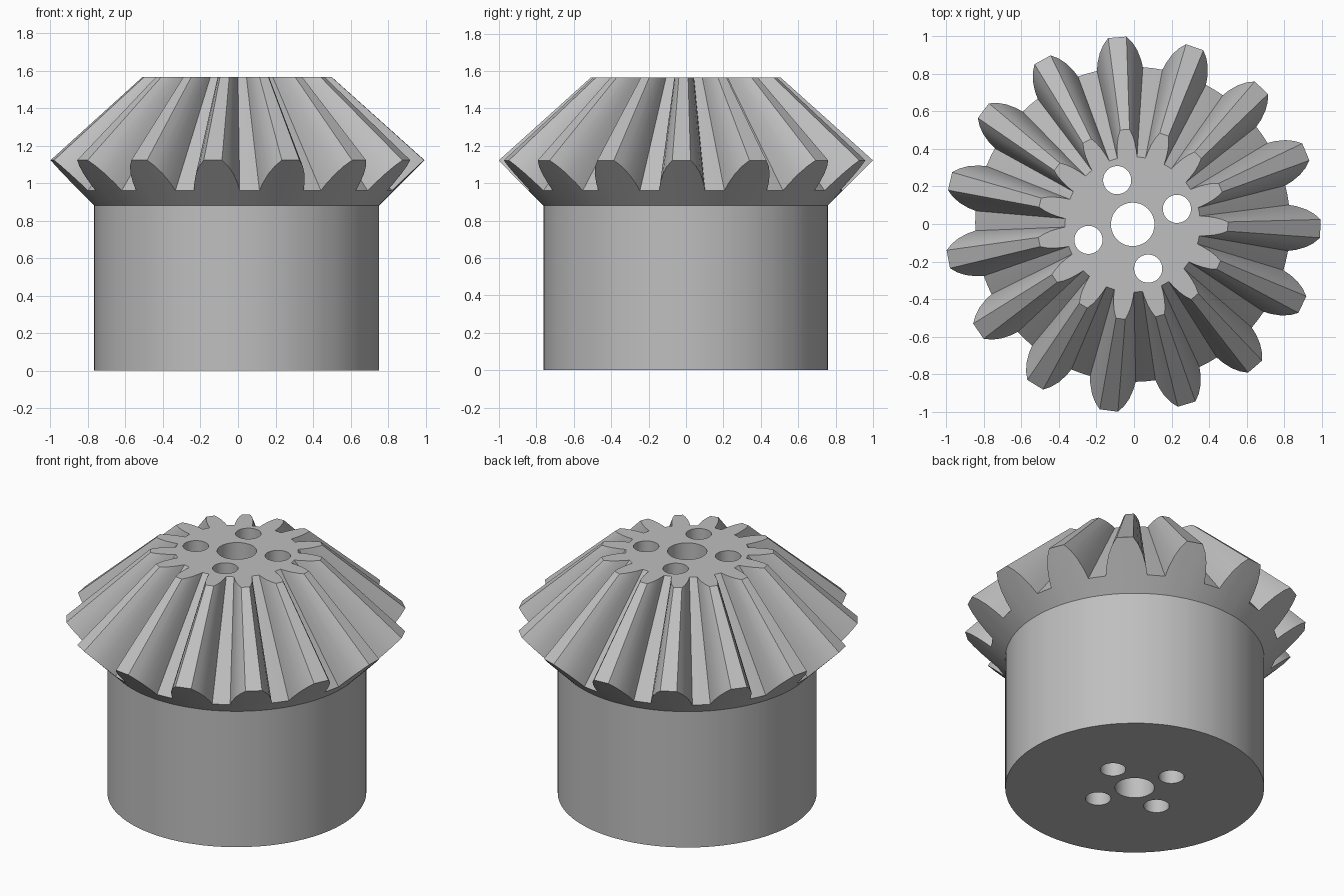
import bpy, bmesh
from math import radians, cos, sin, pi

cube = bpy.data.objects.get("Cube")
if cube:
    bpy.data.objects.remove(cube, do_unlink=True)

CX, CY = -0.007, -0.002          # shaft axis
TEETH, PHASE = 15, radians(-1.3)
HUB_R, HUB_TOP = 0.76, 0.88
TOP, APEX = 1.565, 2.02          # flat top, and the point all teeth converge on
FLANK = [(8.4, 0.84), (7.6, 0.88), (6.2, 0.93), (4.6, 0.97), (2.8, 1.002)]

steel = bpy.data.materials.new("plain_grey")
steel.use_nodes = True
grey = (0.52, 0.52, 0.52, 1)
steel.diffuse_color = grey
steel.node_tree.nodes["Principled BSDF"].inputs["Base Color"].default_value = grey


def add_object(name, bm):
    bmesh.ops.recalc_face_normals(bm, faces=bm.faces)
    mesh = bpy.data.meshes.new(name)
    bm.to_mesh(mesh)
    bm.free()
    mesh.materials.append(steel)
    obj = bpy.data.objects.new(name, mesh)
    bpy.context.collection.objects.link(obj)
    return obj


# Tooth outline on the 45 degree back cone: angle and radius of each column
outline = []
for i in range(TEETH):
    mid = PHASE + i * 2 * pi / TEETH
    outline += [(mid - radians(a), r) for a, r in FLANK]
    outline += [(mid + radians(a), r) for a, r in reversed(FLANK)]
    outline.append((mid + pi / TEETH, FLANK[0][1]))

# Hub and bevel teeth as four stacked rings
bm = bmesh.new()
rings = [[], [], [], []]
for a, r in outline:
    z = r + HUB_TOP - HUB_R
    small_r = r * (APEX - TOP) / (APEX - z)
    for ring, (rr, zz) in zip(rings, [(HUB_R, 0), (HUB_R, HUB_TOP), (r, z), (small_r, TOP)]):
        ring.append(bm.verts.new((CX + rr * cos(a), CY + rr * sin(a), zz)))
n = len(outline)
for low, high in zip(rings, rings[1:]):
    for i in range(n):
        j = (i + 1) % n
        bm.faces.new((low[i], low[j], high[j], high[i]))
bm.faces.new(rings[0][::-1])
bm.faces.new(rings[-1])
gear = add_object("bevel_gear", bm)

# Centre bore and four bolt holes, cut right through
bm = bmesh.new()
holes = [(0, 0, 0.116)]
for k in range(4):
    a = radians(19.3) + k * pi / 2
    holes.append((0.25 * cos(a), 0.25 * sin(a), 0.075))
for x, y, r in holes:
    made = bmesh.ops.create_cone(bm, cap_ends=True, segments=48, radius1=r, radius2=r, depth=2)
    bmesh.ops.translate(bm, verts=made["verts"], vec=(CX + x, CY + y, TOP / 2))
cutter = add_object("hole_cutter", bm)
cutter.hide_render = True

cut = gear.modifiers.new("holes", "BOOLEAN")
cut.operation = "DIFFERENCE"
cut.solver = "EXACT"
cut.object = cutter
bpy.context.view_layer.update()
graph = bpy.context.evaluated_depsgraph_get()
gear_mesh = bpy.data.meshes.new_from_object(gear.evaluated_get(graph))
gear.modifiers.clear()
gear.data = gear_mesh
bpy.data.objects.remove(cutter, do_unlink=True)

# Smooth round walls, crisp tooth edges
bpy.ops.object.select_all(action="DESELECT")
gear.select_set(True)
bpy.context.view_layer.objects.active = gear
bpy.ops.object.shade_smooth_by_angle(angle=radians(20))
